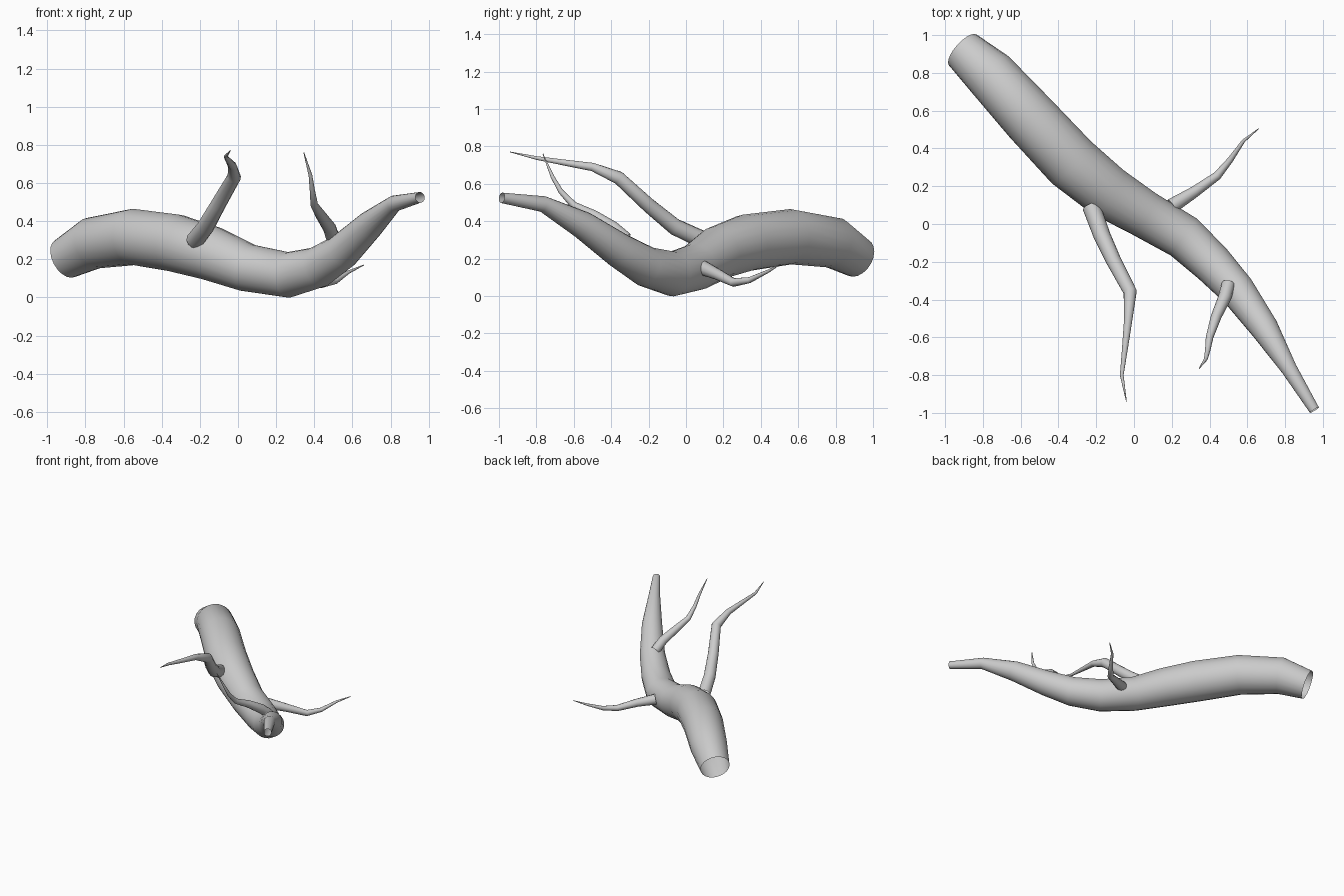
import bpy
import bmesh
import math
from mathutils import Vector

if "Cube" in bpy.data.objects:
    bpy.data.objects.remove(bpy.data.objects["Cube"], do_unlink=True)

# One plain grey for the whole limb
GREY = (0.6, 0.6, 0.6, 1)
bark = bpy.data.materials.new("grey_bark")
bark.use_nodes = True
bark.diffuse_color = GREY
bark.node_tree.nodes["Principled BSDF"].inputs["Base Color"].default_value = GREY


def tube(name, path, sides):
    """Open tapering tube through (x, y, z, radius) points."""
    points = [Vector(p[:3]) for p in path]
    last = len(points) - 1
    bm = bmesh.new()
    rings = []
    normal = Vector((0, 0, 1))
    for i, centre in enumerate(points):
        # Average the neighbouring directions so the joints are mitred
        before = (centre - points[max(i - 1, 0)]).normalized()
        after = (points[min(i + 1, last)] - centre).normalized()
        along = (before + after).normalized()
        normal = (normal - along * normal.dot(along)).normalized()
        across = along.cross(normal)
        ring = []
        for s in range(sides):
            a = math.tau * s / sides
            offset = normal * math.cos(a) + across * math.sin(a)
            ring.append(bm.verts.new(centre + offset * path[i][3]))
        rings.append(ring)
    for lower, upper in zip(rings, rings[1:]):
        for s in range(sides):
            t = (s + 1) % sides
            face = bm.faces.new((lower[s], lower[t], upper[t], upper[s]))
            face.smooth = True
    mesh = bpy.data.meshes.new(name)
    bm.to_mesh(mesh)
    bm.free()
    mesh.materials.append(bark)
    obj = bpy.data.objects.new(name, mesh)
    bpy.context.collection.objects.link(obj)
    return obj


# Main limb, from the thick cut end to the thin one
tube("main_limb", [
    (-.905, .92, .205, .11), (-.76, .79, .285, .137), (-.55, .56, .317, .148),
    (-.33, .325, .285, .152), (-.14, .17, .23, .143), (.05, .055, .155, .126),
    (.265, -.07, .118, .12), (.42, -.215, .158, .108), (.55, -.355, .242, .094),
    (.69, -.55, .378, .075), (.82, -.765, .492, .043), (.955, -.985, .525, .028),
], 20)

# Long twig on the front, right of the middle
tube("long_twig", [
    (-.225, .09, .3, .048), (-.17, -.06, .37, .045), (-.105, -.2, .485, .04),
    (-.02, -.36, .632, .036), (-.03, -.5, .69, .023), (-.048, -.66, .715, .016),
    (-.065, -.8, .738, .01), (-.04, -.94, .77, .002),
], 12)

# Upright twig on the front, near the thin end
tube("upright_twig", [
    (.5, -.32, .305, .036), (.48, -.39, .365, .035), (.435, -.49, .43, .028),
    (.4, -.6, .485, .02), (.39, -.67, .56, .014), (.38, -.715, .64, .01),
    (.345, -.765, .76, .002),
], 12)

# Low twig on the back
tube("back_twig", [
    (.2, .095, .148, .04), (.32, .17, .115, .03), (.44, .255, .072, .023),
    (.51, .34, .085, .016), (.58, .44, .133, .009), (.66, .505, .17, .002),
], 12)
